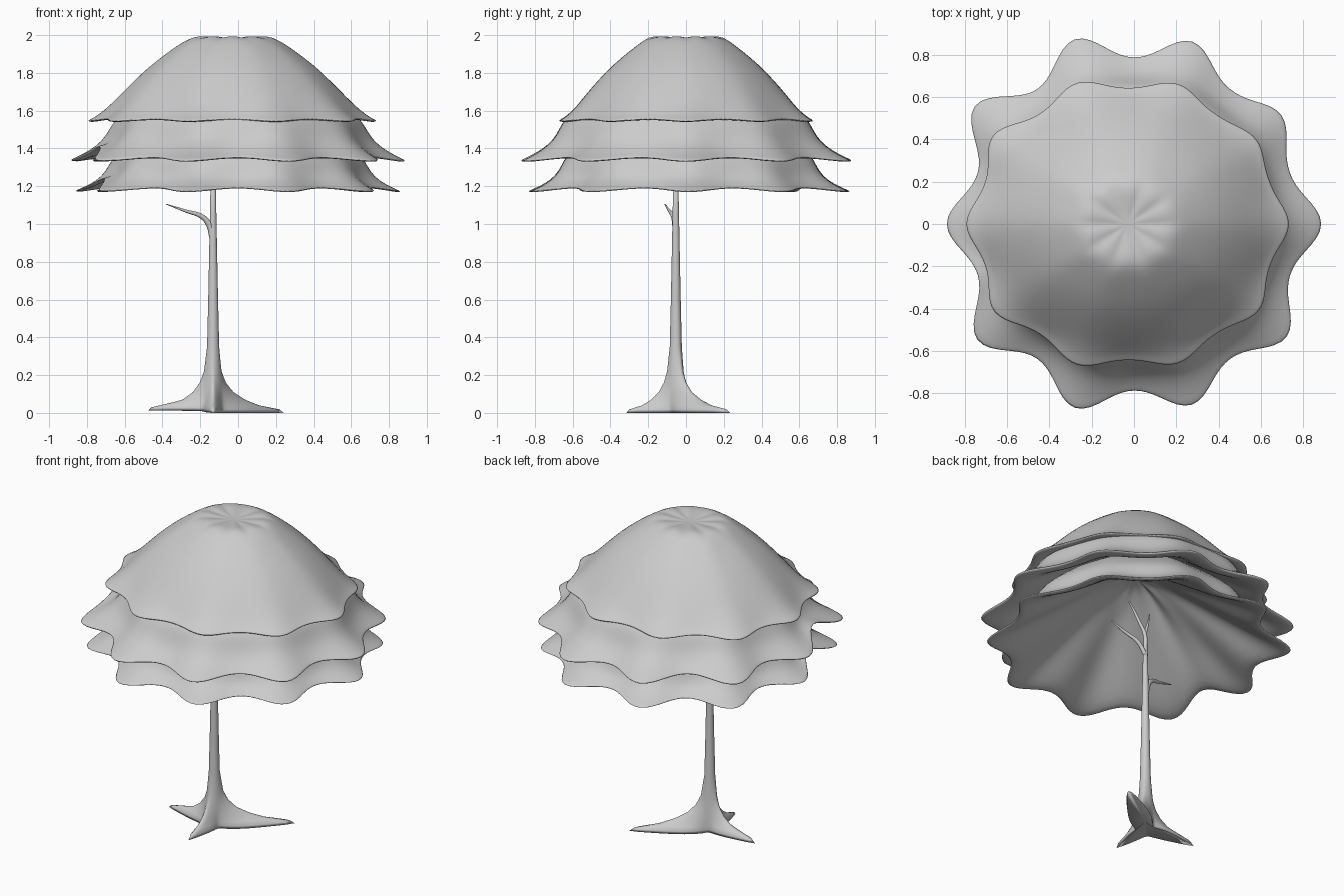
import bpy, bmesh, math

if "Cube" in bpy.data.objects:
    bpy.data.objects.remove(bpy.data.objects["Cube"])


def add_mesh(name, bm):
    bmesh.ops.recalc_face_normals(bm, faces=bm.faces[:])
    me = bpy.data.meshes.new(name)
    bm.to_mesh(me)
    bm.free()
    for p in me.polygons:
        p.use_smooth = True
    ob = bpy.data.objects.new(name, me)
    bpy.context.collection.objects.link(ob)
    return ob


def loft(name, rings, start, end):
    """Skin closed rings of points, closing the ends with apex points."""
    bm = bmesh.new()
    vr = [[bm.verts.new(p) for p in ring] for ring in rings]
    n = len(vr[0])
    for a, b in zip(vr, vr[1:]):
        for i in range(n):
            j = (i + 1) % n
            bm.faces.new((a[i], a[j], b[j], b[i]))
    for apex, ring in ((start, vr[0]), (end, vr[-1])):
        c = bm.verts.new(apex)
        for i in range(n):
            bm.faces.new((c, ring[i], ring[(i + 1) % n]))
    return add_mesh(name, bm)


# Relative length of each leaf point, so the rim is slightly irregular
tips = (1, .97, 1.01, 1.025, 1.06, 1, 1.04, 1.02, 1.0, 1.01)


def canopy(name, profile, top, under, lift=0, cx=0, cy=0, sx=1, sy=1, seg=80):
    """Ten-pointed umbrella layer; profile rows are radius, height, wave."""
    rings = []
    for r, z, w in profile:
        ring = []
        for i in range(seg):
            t = 2 * math.pi * i / seg
            c = math.cos(10 * t) + 0.12 * math.cos(20 * t)
            tip = tips[round(10 * i / seg) % 10] - 1
            rr = r * (1 + w * c) * (1 + tip * (.5 + .5 * math.cos(10 * t)) * w / .08)
            raised = lift * (w / 0.085) ** 2 * math.exp(-((t - math.radians(198)) / 0.17) ** 2)
            ring.append((cx + sx * rr * math.cos(t), cy + sy * rr * math.sin(t),
                         z - 0.14 * w * c + raised))
        rings.append(ring)
    ob = loft(name, rings, (cx, cy, top), (cx, cy, under))
    m = ob.modifiers.new("smooth", 'SUBSURF')
    m.levels = m.render_levels = 1
    return ob


# Three overlapping leaf layers, outside from crown to rim, then pleated underside
canopy("upper_canopy", [
    (.10, 1.986, .01), (.19, 1.996, .03), (.245, 1.973, .035), (.32, 1.92, .015),
    (.42, 1.845, .008), (.51, 1.76, .008), (.59, 1.675, .01), (.655, 1.605, .02),
    (.705, 1.563, .038), (.73, 1.553, .042), (.715, 1.543, .042),
    (.65, 1.55, .03), (.5, 1.66, .03), (.2, 1.82, .02)],
    1.98, 1.86, 0, -.03, 0, 1.012, .92)
canopy("middle_canopy", [
    (.2, 1.77, .02), (.45, 1.69, .02), (.6, 1.6, .015), (.655, 1.55, .015),
    (.68, 1.5, .02), (.712, 1.44, .03), (.76, 1.395, .05), (.82, 1.357, .07),
    (.845, 1.346, .074), (.825, 1.335, .074), (.745, 1.352, .06),
    (.64, 1.42, .04), (.45, 1.56, .03), (.2, 1.68, .02)],
    1.79, 1.71, .08, 0, 0, .985, 1.0)
canopy("lower_canopy", [
    (.2, 1.66, .02), (.42, 1.57, .02), (.58, 1.44, .02), (.67, 1.36, .015),
    (.692, 1.31, .02), (.72, 1.255, .035), (.76, 1.22, .055), (.815, 1.19, .07),
    (.832, 1.182, .075), (.81, 1.175, .075), (.74, 1.2, .07),
    (.60, 1.29, .065), (.40, 1.42, .065), (.18, 1.56, .06)],
    1.68, 1.63, .07, 0, .015, .97, .985)

# Trunk flaring into three roots: rows are height, radius, root reach
roots = ((37.5, .48), (175, .35), (270, .265))
trunk_rows = [
    (.0, .045, .98), (.018, .045, .92), (.04, .047, .60), (.07, .047, .38),
    (.11, .046, .20), (.16, .043, .09), (.22, .039, .03), (.35, .032, 0),
    (.6, .026, 0), (.9, .02, 0), (1.05, .017, 0), (1.25, .013, 0)]
rings = []
for z, r, reach in trunk_rows:
    ring = []
    soft = .02 + .4 * min(1, z * 5)      # ridges round off higher up
    for i in range(144):
        t = math.radians(2.5 * i)
        rr = r
        for ang, length in roots:
            d = math.remainder(t - math.radians(ang), 2 * math.pi)
            d = math.sqrt(d * d + soft * soft) - soft
            rr += reach * (length - r) / (1 + d / .2) * math.exp(-(d / .8) ** 2)
        ring.append((-.132 + rr * math.cos(t), -.054 + rr * math.sin(t),
                     z + .012 * max(0, -math.cos(t)) * (z < .05)))
    rings.append(ring)
loft("trunk_and_roots", rings, (-.132, -.054, .06), (-.132, -.054, 1.255))


# Tapered branches; points are x, y, z, radius
def branch(name, path):
    cu = bpy.data.curves.new(name, 'CURVE')
    cu.dimensions = '3D'
    cu.bevel_depth = 1
    cu.bevel_resolution = 3
    cu.resolution_u = 6
    cu.use_fill_caps = True
    sp = cu.splines.new('BEZIER')
    sp.bezier_points.add(len(path) - 1)
    for bp, (x, y, z, r) in zip(sp.bezier_points, path):
        bp.co = (x, y, z)
        bp.radius = r
        bp.handle_left_type = bp.handle_right_type = 'AUTO'
    tmp = bpy.data.objects.new(name + "_path", cu)
    bpy.context.collection.objects.link(tmp)
    bpy.context.view_layer.update()
    dg = bpy.context.evaluated_depsgraph_get()
    me = bpy.data.meshes.new_from_object(tmp.evaluated_get(dg))
    bpy.data.objects.remove(tmp)
    me.name = name
    for p in me.polygons:
        p.use_smooth = True
    bpy.context.collection.objects.link(bpy.data.objects.new(name, me))


branch("left_branch", [(-.135, -.053, .93, .018), (-.15, -.056, .99, .017),
                       (-.185, -.065, 1.035, .014), (-.28, -.088, 1.07, .008),
                       (-.38, -.112, 1.105, .002)])
branch("right_branch", [(-.13, -.053, 1.19, .013), (-.08, -.06, 1.26, .012),
                        (0, -.085, 1.31, .009), (.09, -.1, 1.36, .004)])
branch("main_branch", [(-.13, -.053, 1.22, .013), (-.13, -.055, 1.32, .012),
                       (-.09, -.07, 1.42, .009), (-.04, -.09, 1.53, .005)])
branch("upper_branch", [(-.13, -.055, 1.33, .01), (-.15, -.055, 1.40, .007),
                        (-.16, -.05, 1.47, .003)])
